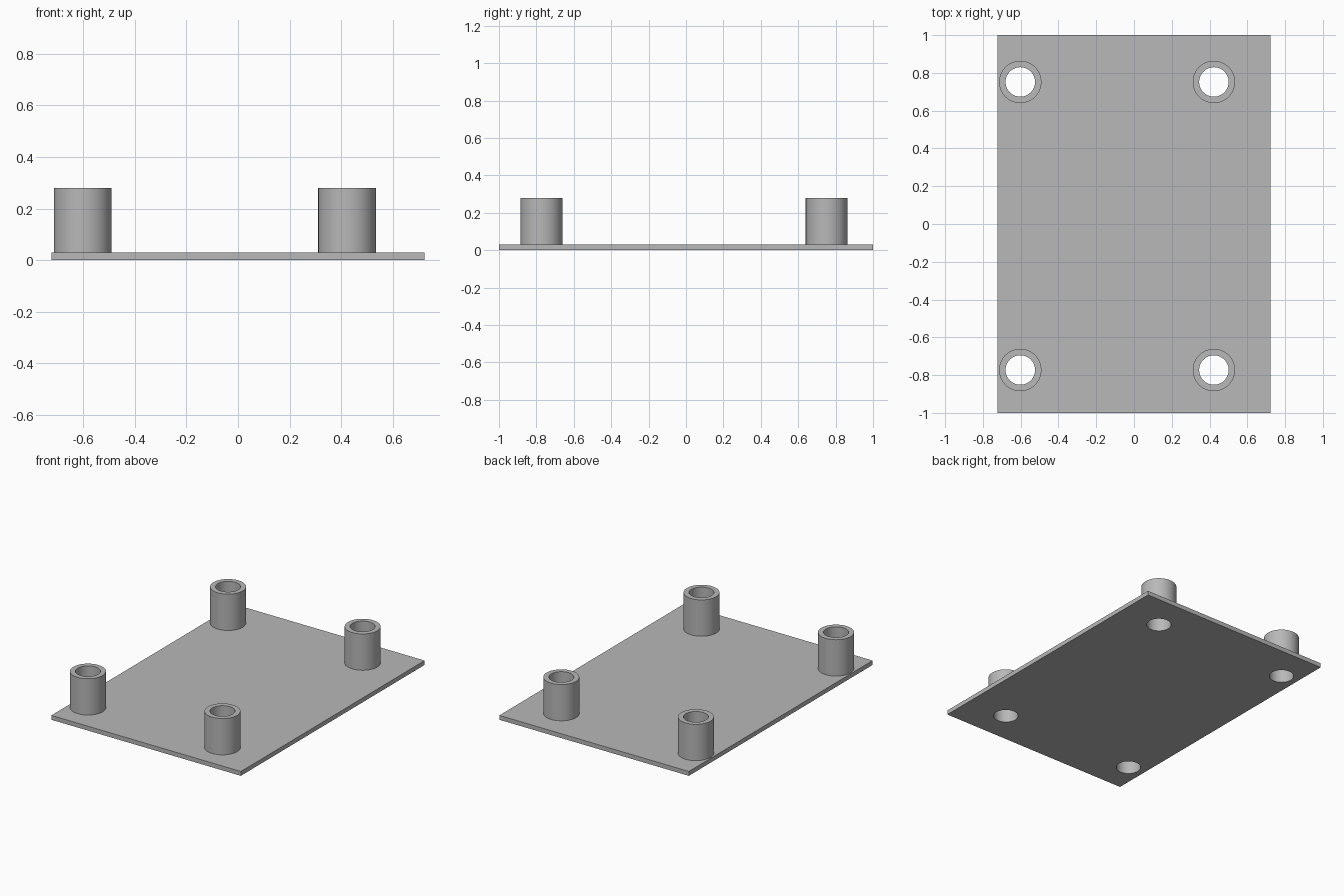
import bpy
import bmesh
from math import cos, sin, tau

cube = bpy.data.objects.get("Cube")
if cube:
    bpy.data.objects.remove(cube, do_unlink=True)

WIDTH, LENGTH, THICK, TOP = 1.444, 2.0, 0.03, 0.28
OUTER, INNER, SIDES = 0.112, 0.078, 64
POSTS = {
    "front_right": (-0.602, -0.773),
    "front_left": (0.423, -0.773),
    "back_right": (-0.602, 0.752),
    "back_left": (0.423, 0.752),
}

grey = bpy.data.materials.new("plain grey")
grey.use_nodes = True
colour = (0.48, 0.48, 0.48, 1)
grey.diffuse_color = colour
grey.node_tree.nodes["Principled BSDF"].inputs["Base Color"].default_value = colour


def make_object(name, bm):
    bmesh.ops.recalc_face_normals(bm, faces=bm.faces)
    mesh = bpy.data.meshes.new(name)
    bm.to_mesh(mesh)
    bm.free()
    mesh.materials.append(grey)
    obj = bpy.data.objects.new(name, mesh)
    bpy.context.collection.objects.link(obj)
    return obj


def select_only(obj):
    bpy.ops.object.select_all(action="DESELECT")
    obj.select_set(True)
    bpy.context.view_layer.objects.active = obj


def lathe(name, profile, location):
    """Spin a closed (radius, height) profile into a ring."""
    bm = bmesh.new()
    loops = [[bm.verts.new((r * cos(tau * i / SIDES), r * sin(tau * i / SIDES), z))
              for i in range(SIDES)] for r, z in profile]
    for k, loop in enumerate(loops):
        following = loops[(k + 1) % len(loops)]
        for i in range(SIDES):
            j = (i + 1) % SIDES
            bm.faces.new((loop[i], loop[j], following[j], following[i]))
    obj = make_object(name, bm)
    obj.location = (*location, 0)
    select_only(obj)
    bpy.ops.object.shade_smooth_by_angle()
    return obj


# Base plate
bm = bmesh.new()
bmesh.ops.create_cube(bm, size=1)
bmesh.ops.scale(bm, vec=(WIDTH, LENGTH, THICK), verts=bm.verts)
bmesh.ops.translate(bm, vec=(0, 0, THICK / 2), verts=bm.verts)
plate = make_object("base_plate", bm)

# Drill holes through the plate
bm = bmesh.new()
for x, y in POSTS.values():
    drill = bmesh.ops.create_cone(bm, cap_ends=True, segments=SIDES,
                                  radius1=INNER, radius2=INNER, depth=1)
    bmesh.ops.translate(bm, vec=(x, y, 0), verts=drill["verts"])
cutter = make_object("hole_cutter", bm)
cutter.hide_render = True
holes = plate.modifiers.new("holes", "BOOLEAN")
holes.operation = "DIFFERENCE"
holes.solver = "EXACT"
holes.object = cutter
select_only(plate)
bpy.ops.object.modifier_apply(modifier=holes.name)
bpy.data.objects.remove(cutter, do_unlink=True)
bpy.ops.object.shade_smooth_by_angle()

# Hollow standoff posts
ring = [(OUTER, THICK), (OUTER, TOP), (INNER, TOP), (INNER, THICK)]
for corner, spot in POSTS.items():
    lathe(corner + "_post", ring, spot)
